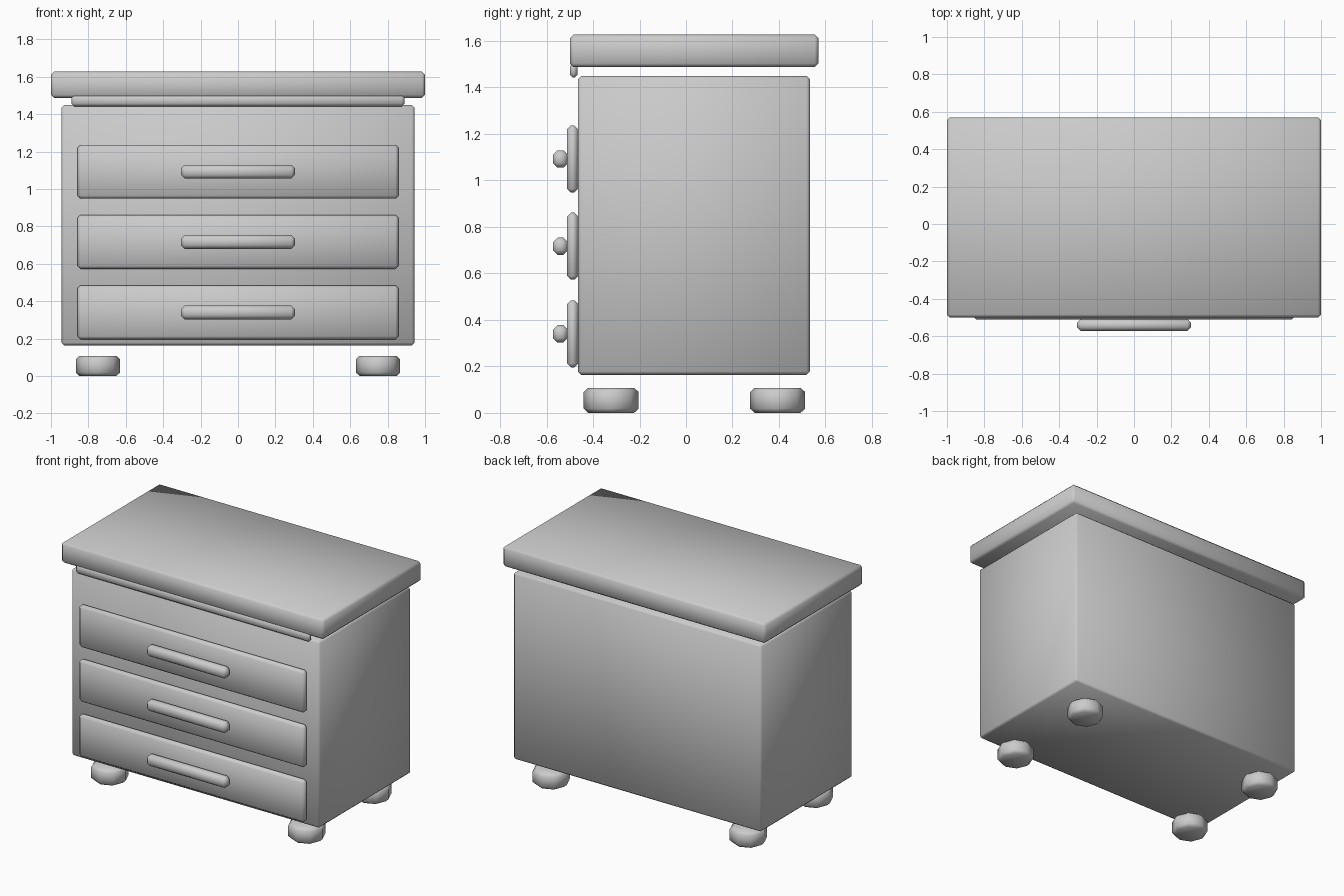
import bpy

if "Cube" in bpy.data.objects:
    bpy.data.objects.remove(bpy.data.objects["Cube"])


def finish(obj, name, bevel):
    """Name the part, chamfer its edges and shade it smooth."""
    obj.name = name
    mod = obj.modifiers.new("edge_chamfer", 'BEVEL')
    mod.width = bevel
    mod.segments = 1
    mod.limit_method = 'ANGLE'
    mod.angle_limit = 0.9
    for p in obj.data.polygons:
        p.use_smooth = True
    return obj


def box(name, x, y, z, bevel):
    """Chamfered box from (min, max) ranges."""
    bpy.ops.mesh.primitive_cube_add(size=1)
    obj = bpy.context.object
    for v in obj.data.vertices:
        v.co = [(a + b) / 2 + c * (b - a) for c, (a, b) in zip(v.co, (x, y, z))]
    return finish(obj, name, bevel)


# Cabinet body, top slab and the trim strip under the front edge
box("body", (-0.944, 0.944), (-0.465, 0.533), (0.164, 1.449), 0.014)
box("top_slab", (-1.0, 1.0), (-0.50, 0.57), (1.487, 1.627), 0.016)
box("trim_strip", (-0.89, 0.89), (-0.50, -0.466), (1.442, 1.505), 0.014)

# Three drawers with bar handles
for i, zc in enumerate((0.34, 0.717, 1.092)):
    box(f"drawer_{i + 1}", (-0.858, 0.858), (-0.511, -0.464), (zc - 0.144, zc + 0.144), 0.016)
    box(f"handle_{i + 1}", (-0.304, 0.304), (-0.572, -0.508), (zc - 0.037, zc + 0.037), 0.019)

# Four low octagonal feet
for side, x in (("left", -0.749), ("right", 0.749)):
    for end, y in (("front", -0.322), ("back", 0.394)):
        bpy.ops.mesh.primitive_cylinder_add(vertices=8, radius=0.118, depth=0.108,
                                            location=(x, y, 0.054))
        finish(bpy.context.object, f"{end}_{side}_foot", 0.018)
